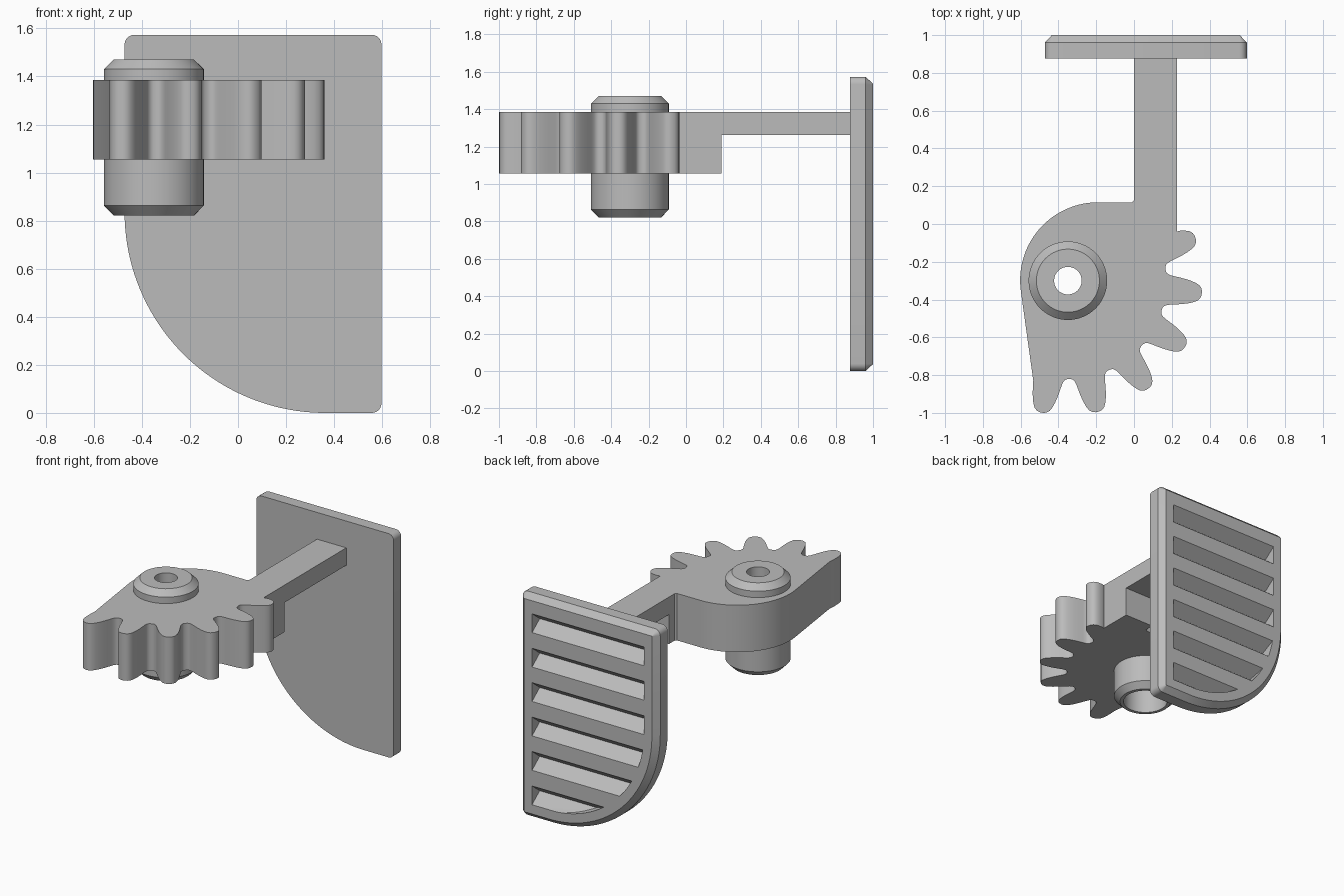
import bpy, bmesh
from math import sin, cos, pi, radians
from mathutils import Vector

cube = bpy.data.objects.get("Cube")
if cube:
    bpy.data.objects.remove(cube)

grey = bpy.data.materials.new("plain grey")
grey.use_nodes = True
tone = (0.5, 0.5, 0.5, 1)
grey.diffuse_color = tone
grey.node_tree.nodes["Principled BSDF"].inputs["Base Color"].default_value = tone


def add_object(name, bm):
    bmesh.ops.recalc_face_normals(bm, faces=bm.faces)
    mesh = bpy.data.meshes.new(name)
    bm.to_mesh(mesh)
    bm.free()
    mesh.materials.append(grey)
    obj = bpy.data.objects.new(name, mesh)
    bpy.context.collection.objects.link(obj)
    return obj


def loft(bm, rings, caps=True, closed=False):
    """Skin a list of equal-length rings of points."""
    loops = [[bm.verts.new(p) for p in ring] for ring in rings]
    pairs = list(zip(loops, loops[1:]))
    if closed:
        pairs.append((loops[-1], loops[0]))
    for a, b in pairs:
        for i in range(len(a)):
            bm.faces.new((a[i - 1], a[i], b[i], b[i - 1]))
    if caps and not closed:
        bm.faces.new(loops[0])
        bm.faces.new(loops[-1])


def boolean(obj, cutter, operation):
    """Apply a boolean and discard the cutter."""
    cutter.hide_render = True
    mod = obj.modifiers.new("cut", "BOOLEAN")
    mod.operation, mod.object, mod.solver = operation, cutter, "EXACT"
    graph = bpy.context.evaluated_depsgraph_get()
    obj.data = bpy.data.meshes.new_from_object(obj.evaluated_get(graph))
    obj.modifiers.clear()
    bpy.data.objects.remove(cutter)


def smooth(obj):
    bpy.ops.object.select_all(action="DESELECT")
    obj.select_set(True)
    bpy.context.view_layer.objects.active = obj
    bpy.ops.object.shade_smooth_by_angle(angle=radians(38))


def arc(cx, cy, r, start, end, n):
    angles = [radians(start + (end - start) * i / n) for i in range(n + 1)]
    return [(cx + r * cos(a), cy + r * sin(a)) for a in angles]


# Foot plate: rounded outline with one large quarter-round corner
LEFT, RIGHT, TOP, ROUND, BIG = -0.472, 0.597, 1.573, 0.04, 0.835


def plate_ring(y, inset):
    x0, x1, z0, z1 = LEFT + inset, RIGHT - inset, inset, TOP - inset
    r, big = max(ROUND - inset, 0.002), BIG - inset
    pts = arc(x1 - r, z1 - r, r, 0, 90, 6) + arc(x0 + r, z1 - r, r, 90, 180, 6)
    pts += arc(x0 + big, z0 + big, big, 180, 270, 40)
    pts += arc(x1 - r, z0 + r, r, 270, 360, 6)
    return [(x, y, z) for x, z in pts]


bm = bmesh.new()
loft(bm, [plate_ring(0.877, 0), plate_ring(0.96, 0), plate_ring(1, 0.037)])
plate = add_object("foot_plate", bm)

# V-shaped grip grooves, trimmed to an inner copy of the plate outline
bm = bmesh.new()
for i in range(6):
    z, h = 0.168 + 0.242 * i, 0.066
    section = [(1.05, z - h), (1, z - h), (0.915, z), (1, z + h), (1.05, z + h)]
    loft(bm, [[(x, y, zz) for y, zz in section] for x in (-1, 1)])
grooves = add_object("grip_grooves", bm)
bm = bmesh.new()
loft(bm, [plate_ring(0.85, 0.1), plate_ring(1.03, 0.1)])
boolean(grooves, add_object("groove_limit", bm), "INTERSECT")
boolean(plate, grooves, "DIFFERENCE")
smooth(plate)

# Gear sector: radius and half angle along one tooth flank, root to tip
HUB = Vector((-0.35, -0.30, 0))
LOW, HIGH = 1.055, 1.385
FLANK = [(0.521, 11), (0.526, 9.6), (0.54, 8.5), (0.56, 7.8), (0.59, 7), (0.62, 6.2),
         (0.65, 5.3), (0.675, 4.4), (0.695, 3.4), (0.707, 2.2), (0.712, 0.9)]


def polar(r, degrees):
    a = radians(degrees)
    return (HUB.x + r * cos(a), HUB.y + r * sin(a))


outline = arc(-0.19, -0.298, 0.413, 90, 188, 28)
for k in range(6):
    mid = -101.3 + 24 * k
    rising = [f for f in FLANK if k > 0 or f[0] > 0.55]
    falling = [f for f in reversed(FLANK) if k < 5 or f[0] > 0.64]
    outline += [polar(r, mid - a) for r, a in rising]
    outline += [polar(r, mid + a) for r, a in falling]
outline += [(0.228, -0.04), (0.228, 0.19), (0, 0.19), (0, 0.125), (-0.012, 0.115)]
bm = bmesh.new()
loft(bm, [[(x, y, z) for x, y in outline] for z in (LOW, HIGH)])
gear = add_object("gear_sector", bm)


def lathe(name, profile, n=64, closed=False):
    bm = bmesh.new()
    turns = [2 * pi * i / n for i in range(n)]
    rings = [[HUB + Vector((r * cos(a), r * sin(a), z)) for a in turns] for r, z in profile]
    loft(bm, rings, closed=closed)
    return add_object(name, bm)


boolean(gear, lathe("hub_cutter", [(0.19, 0.9), (0.19, 1.5)]), "DIFFERENCE")
smooth(gear)

# Pivot hub: chamfered sleeve with a stepped bore
smooth(lathe("pivot_hub", [(0.145, 0.822), (0.168, 0.822), (0.208, 0.863), (0.208, 1.43),
                           (0.167, 1.47), (0.073, 1.47), (0.073, 1.3), (0.145, 1.3)],
             closed=True))

# Arm joining the gear to the plate
bm = bmesh.new()
loft(bm, [[(0, y, 1.262), (0.228, y, 1.262), (0.228, y, HIGH), (0, y, HIGH)]
          for y in (0.19, 0.88)])
add_object("lever_arm", bm)
